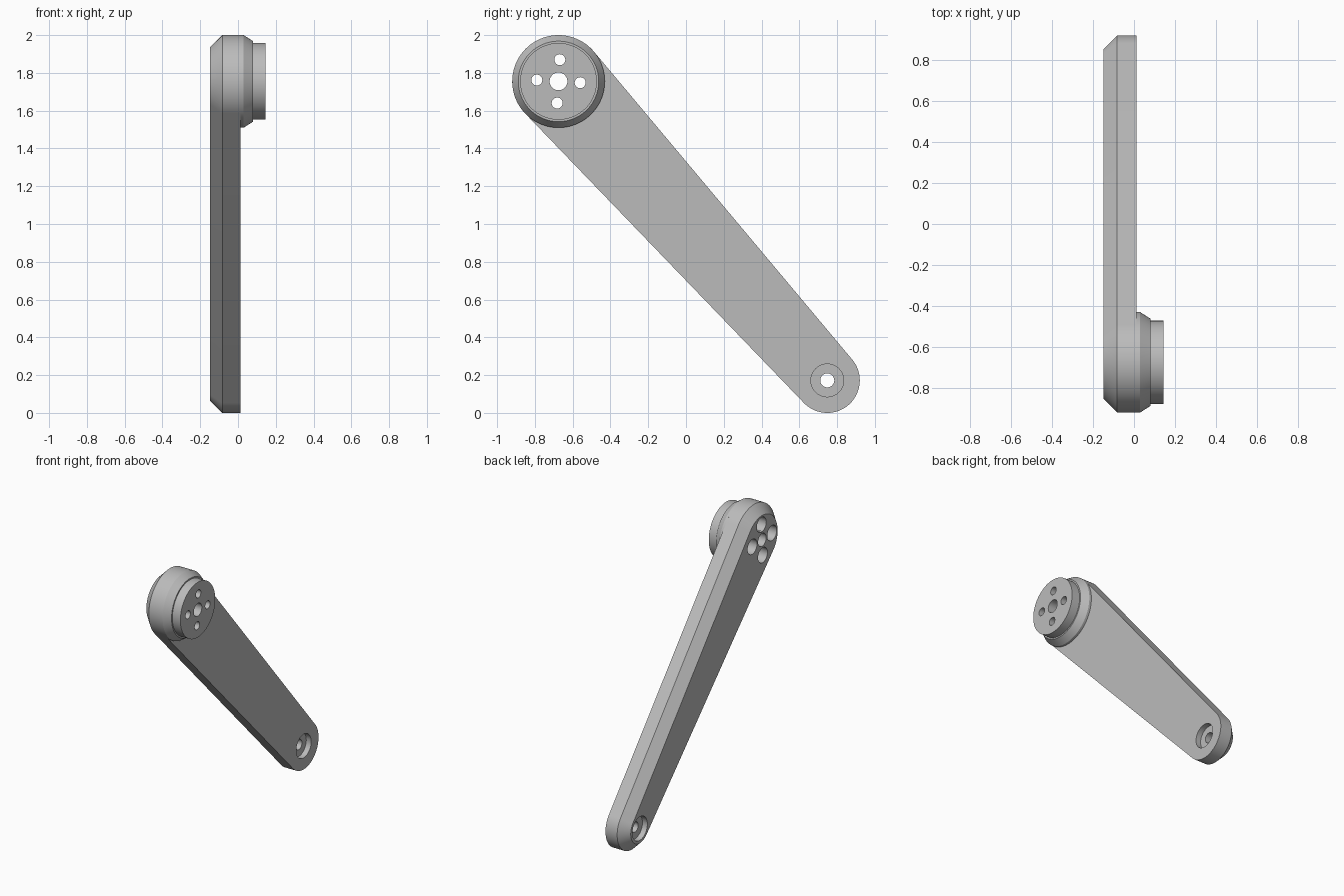
import bpy, bmesh
from math import pi, sin, cos, atan2, acos, hypot, radians
from mathutils import Matrix

if "Cube" in bpy.data.objects:
    bpy.data.objects.remove(bpy.data.objects["Cube"])

BIG_Y, BIG_Z, BIG_R = -0.675, 1.755, 0.245
END_Y, END_Z, END_R = 0.748, 0.172, 0.172
BACK, FACE, TIP = -0.148, 0.012, 0.145

grey = bpy.data.materials.new("satin grey")
grey.use_nodes = True
colour = (0.5, 0.5, 0.5, 1)
grey.diffuse_color = colour
grey.node_tree.nodes["Principled BSDF"].inputs["Base Color"].default_value = colour


def arc(y, z, r, start, end, steps):
    return [(y + r * cos(start + (end - start) * i / steps),
             z + r * sin(start + (end - start) * i / steps)) for i in range(steps + 1)]


def arm_outline(inset):
    """Two arcs joined by their tangents."""
    dy, dz = END_Y - BIG_Y, END_Z - BIG_Z
    heading = atan2(dz, dy)
    spread = acos((BIG_R - END_R) / hypot(dy, dz))
    return (arc(BIG_Y, BIG_Z, BIG_R - inset, heading + spread, heading + 2 * pi - spread, 48)
            + arc(END_Y, END_Z, END_R - inset, heading - spread, heading + spread, 48))


def circle(r):
    return arc(BIG_Y, BIG_Z, r, 0, 2 * pi, 96)[:-1]


def loft(name, sections):
    """Join outlines stacked along x into a closed solid."""
    bm = bmesh.new()
    rings = [[bm.verts.new((x, y, z)) for y, z in outline] for x, outline in sections]
    for a, b in zip(rings, rings[1:]):
        for i in range(len(a)):
            j = (i + 1) % len(a)
            bm.faces.new((a[i], a[j], b[j], b[i]))
    bm.faces.new(rings[0][::-1])
    bm.faces.new(rings[-1])
    bmesh.ops.recalc_face_normals(bm, faces=bm.faces)
    mesh = bpy.data.meshes.new(name)
    bm.to_mesh(mesh)
    bm.free()
    mesh.materials.append(grey)
    obj = bpy.data.objects.new(name, mesh)
    bpy.context.collection.objects.link(obj)
    return obj


def drill(obj, y, z, r, x0, x1):
    """Cut a round hole along x."""
    bm = bmesh.new()
    place = Matrix.Translation(((x0 + x1) / 2, y, z)) @ Matrix.Rotation(pi / 2, 4, "Y")
    bmesh.ops.create_cone(bm, cap_ends=True, segments=40, radius1=r, radius2=r,
                          depth=x1 - x0, matrix=place)
    mesh = bpy.data.meshes.new("drill")
    bm.to_mesh(mesh)
    bm.free()
    mesh.materials.append(grey)
    cutter = bpy.data.objects.new("drill", mesh)
    cutter.hide_render = True
    bpy.context.collection.objects.link(cutter)
    mod = obj.modifiers.new("hole", "BOOLEAN")
    mod.operation, mod.solver, mod.object = "DIFFERENCE", "EXACT", cutter
    bpy.context.view_layer.objects.active = obj
    bpy.ops.object.modifier_apply(modifier=mod.name)
    bpy.data.objects.remove(cutter)


# Tapered arm, chamfered on its outer side
arm = loft("arm", [(BACK, arm_outline(0.065)), (-0.083, arm_outline(0)), (FACE, arm_outline(0))])

# Chamfered hub with a raised mounting disc
hub = loft("hub", [(FACE, circle(BIG_R)), (0.03, circle(BIG_R)), (0.08, circle(0.213)),
                   (0.08, circle(0.203)), (TIP, circle(0.203))])

# Centre hole and four screw holes through the hub, wide on the outer side
for part in (arm, hub):
    drill(part, BIG_Y, BIG_Z, 0.047, -0.3, 0.3)
    for k in range(4):
        a = k * pi / 2 - radians(3.5)
        y, z = BIG_Y + 0.115 * cos(a), BIG_Z + 0.115 * sin(a)
        drill(part, y, z, 0.029, -0.3, 0.3)
        if part is arm:
            drill(part, y, z, 0.055, -0.3, -0.01)

# Axle hole at the small end, counterbored on both sides
drill(arm, END_Y, END_Z, 0.037, -0.3, 0.3)
drill(arm, END_Y, END_Z, 0.087, -0.3, BACK + 0.04)
drill(arm, END_Y, END_Z, 0.087, FACE - 0.04, 0.3)

# Smooth curved walls, crisp edges
for part in (arm, hub):
    bpy.ops.object.select_all(action="DESELECT")
    part.select_set(True)
    bpy.context.view_layer.objects.active = part
    bpy.ops.object.shade_smooth_by_angle(angle=radians(25))
